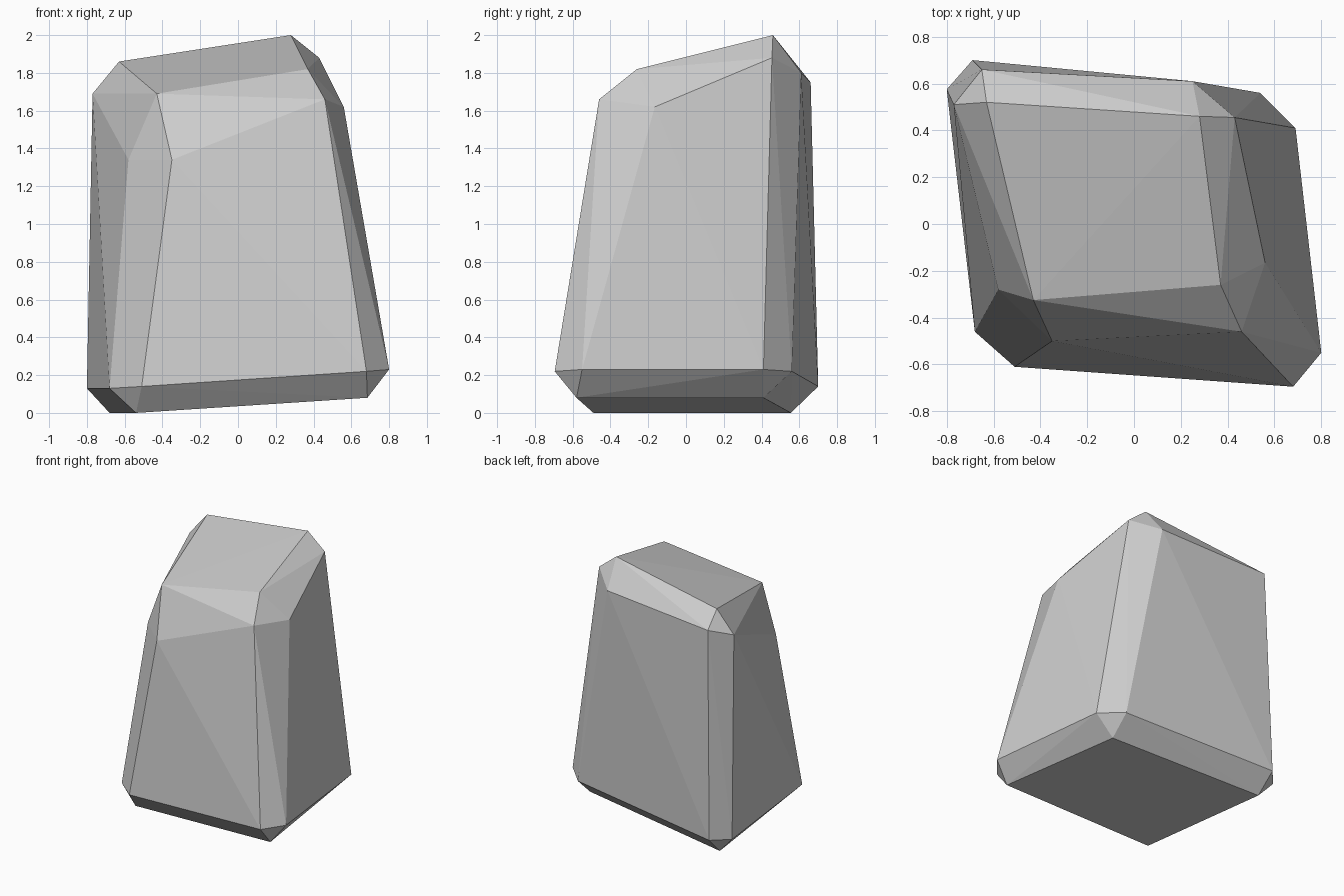
import bpy
import bmesh

# Remove the default cube only
default_cube = bpy.data.objects.get("Cube")
if default_cube:
    bpy.data.objects.remove(default_cube, do_unlink=True)


def make_material(name, colour):
    material = bpy.data.materials.new(name)
    material.use_nodes = True
    material.diffuse_color = colour
    material.node_tree.nodes["Principled BSDF"].inputs["Base Color"].default_value = colour
    return material


# Each chipped corner of the block has three points:
# one on the cap (top or base), one on the side and one on the front or back
corners = {
    "top_front_left": [(0.37, -0.26, 1.82), (0.56, -0.165, 1.62), (0.46, -0.46, 1.66)],
    "top_front_right": [(-0.43, -0.325, 1.69), (-0.58, -0.28, 1.34), (-0.35, -0.5, 1.34)],
    "top_back_left": [(0.28, 0.46, 2.0), (0.43, 0.455, 1.88), (0.25, 0.61, 1.8)],
    "top_back_right": [(-0.63, 0.52, 1.86), (-0.77, 0.51, 1.69), (-0.65, 0.66, 1.75)],
    "base_front_left": [(0.685, -0.58, 0.08), (0.8, -0.55, 0.23), (0.68, -0.695, 0.22)],
    "base_front_right": [(-0.54, -0.49, 0.0), (-0.68, -0.46, 0.13), (-0.51, -0.61, 0.14)],
    "base_back_left": [(0.54, 0.41, 0.08), (0.69, 0.41, 0.23), (0.54, 0.56, 0.22)],
    "base_back_right": [(-0.68, 0.555, 0.0), (-0.8, 0.575, 0.13), (-0.69, 0.7, 0.14)],
}


def build_rock(name, corner_points, material):
    """Wrap flat facets tightly around the chipped corners."""
    bm = bmesh.new()
    for points in corner_points.values():
        for point in points:
            bm.verts.new(point)
    bmesh.ops.convex_hull(bm, input=bm.verts[:])

    # Merge the triangles that lie in one plane into clean facets
    bmesh.ops.dissolve_limit(bm, angle_limit=0.01, verts=bm.verts[:], edges=bm.edges[:])
    bmesh.ops.recalc_face_normals(bm, faces=bm.faces[:])
    for face in bm.faces:
        face.smooth = False

    mesh = bpy.data.meshes.new(name)
    bm.to_mesh(mesh)
    bm.free()
    mesh.materials.append(material)
    rock = bpy.data.objects.new(name, mesh)
    bpy.context.collection.objects.link(rock)
    return rock


stone_grey = make_material("stone_grey", (0.6, 0.6, 0.6, 1.0))
build_rock("rock", corners, stone_grey)
